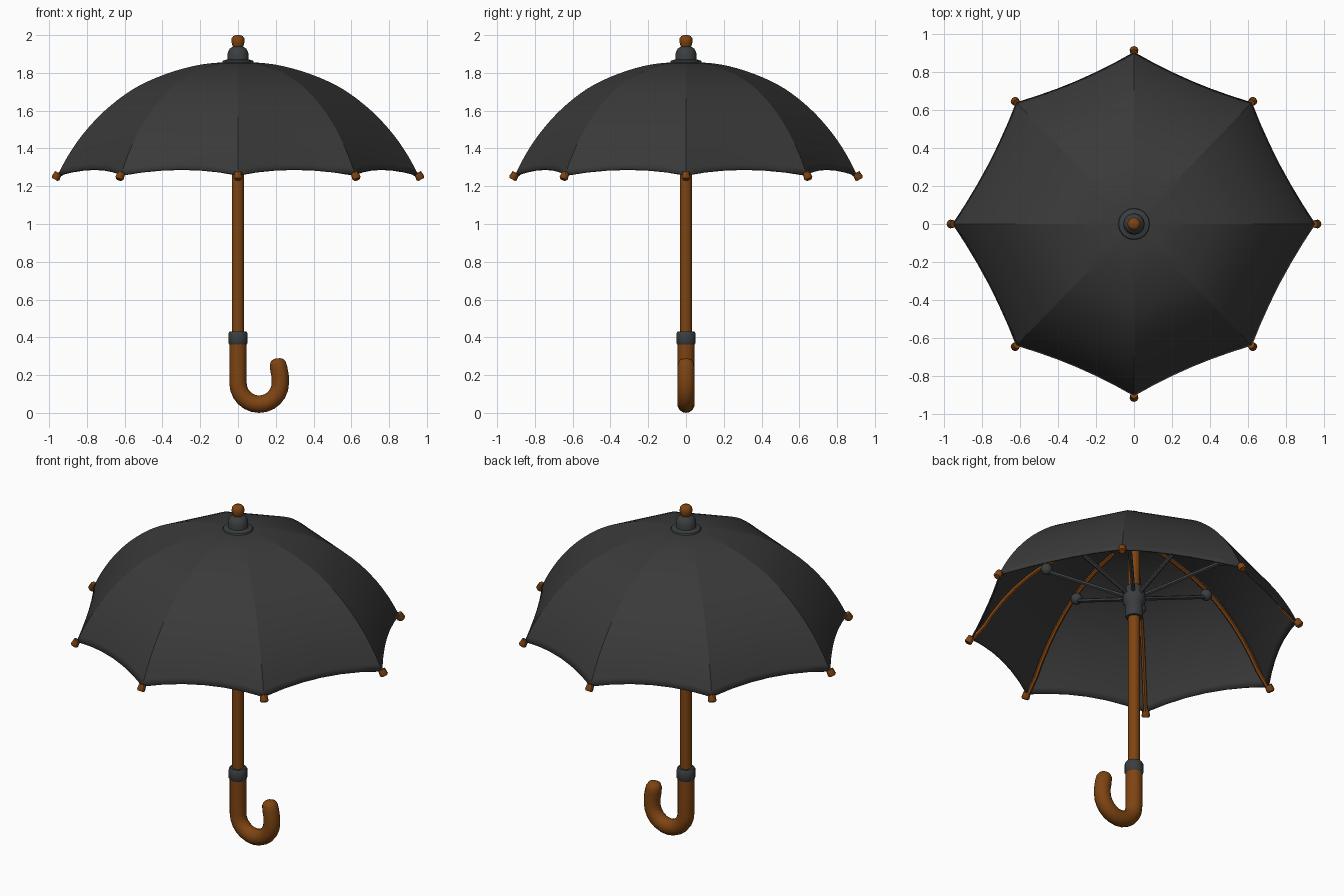
import bpy, bmesh, math
from mathutils import Vector

if "Cube" in bpy.data.objects:
    bpy.data.objects.remove(bpy.data.objects["Cube"])


def material(name, rgb):
    m = bpy.data.materials.new(name)
    m.diffuse_color = (*rgb, 1)
    m.use_nodes = True
    m.node_tree.nodes["Principled BSDF"].inputs["Base Color"].default_value = m.diffuse_color
    return m


FABRIC = material("black_fabric", (0.042, 0.042, 0.042))
WOOD = material("brown_wood", (0.21, 0.058, 0.006))
METAL = material("dark_metal", (0.044, 0.049, 0.052))


def finish(bm, name, mat, angle):
    bmesh.ops.recalc_face_normals(bm, faces=bm.faces)
    me = bpy.data.meshes.new(name)
    bm.to_mesh(me)
    bm.free()
    ob = bpy.data.objects.new(name, me)
    bpy.context.collection.objects.link(ob)
    me.materials.append(mat)
    bpy.ops.object.select_all(action='DESELECT')
    ob.select_set(True)
    bpy.context.view_layer.objects.active = ob
    bpy.ops.object.shade_smooth_by_angle(angle=math.radians(angle))
    return ob


def tube(name, pts, radii, mat, sides=12, ref=(0, 1, 0), angle=40):
    """Round sweep along a planar path; ref is perpendicular to its plane."""
    pts = [Vector(p) for p in pts]
    ref = Vector(ref)
    if not isinstance(radii, (list, tuple)):
        radii = [radii] * len(pts)
    bm = bmesh.new()
    rings = []
    for i, p in enumerate(pts):
        t = (pts[min(i + 1, len(pts) - 1)] - pts[max(i - 1, 0)]).normalized()
        n = t.cross(ref)
        rings.append([bm.verts.new(p + radii[i] * (n * math.cos(a) + ref * math.sin(a)))
                      for a in (2 * math.pi * k / sides for k in range(sides))])
    for r0, r1 in zip(rings, rings[1:]):
        for k in range(sides):
            j = (k + 1) % sides
            bm.faces.new((r0[k], r0[j], r1[j], r1[k]))
    bm.faces.new(rings[0])
    bm.faces.new(rings[-1])
    return finish(bm, name, mat, angle)


def lathe(name, profile, mat, sides=16):
    return tube(name, [(0, 0, z) for r, z in profile], [r for r, z in profile], mat, sides)


# Canopy profile: fraction of rib radius, height
PROFILE = [(0.03, 1.86), (0.2, 1.845), (0.35, 1.81), (0.5, 1.755), (0.62, 1.69),
           (0.75, 1.59), (0.86, 1.475), (0.94, 1.365), (1.0, 1.26)]
TIPS = [Vector(t) for t in ((0.955, 0, 0), (0.62, 0.64, 0), (0, 0.905, 0), (-0.62, 0.64, 0),
                            (-0.955, 0, 0), (-0.62, -0.64, 0), (0, -0.905, 0), (0.62, -0.64, 0))]


def smooth_profile(steps=3):
    p = [Vector(q) for q in PROFILE]
    p = [2 * p[0] - p[1]] + p + [2 * p[-1] - p[-2]]
    out = []
    for i in range(1, len(p) - 2):
        a, b, c, d = p[i - 1:i + 3]
        for s in range(steps):
            t = s / steps
            out.append(0.5 * (2 * b + (c - a) * t + (2 * a - 5 * b + 4 * c - d) * t * t
                              + (3 * b - a - 3 * c + d) * t ** 3))
    return out + [p[-2]]


# Canopy: eight panels stretched between ribs, with scalloped hem
CURVE = smooth_profile()
COLS = 6
bm = bmesh.new()
rows = []
for f, z in CURVE:
    row = []
    for k in range(8):
        for c in range(COLS):
            u = c / COLS
            sag = 4 * u * (1 - u)
            v = TIPS[k].lerp(TIPS[(k + 1) % 8], u) * f * (1 - 0.025 * sag * f ** 4)
            row.append(bm.verts.new((v.x, v.y, z + 0.03 * sag * f ** 6)))
    rows.append(row)
n = 8 * COLS
for r0, r1 in zip(rows, rows[1:]):
    for k in range(n):
        bm.faces.new((r0[k], r1[k], r1[(k + 1) % n], r0[(k + 1) % n]))
bm.faces.new(rows[0])
canopy = finish(bm, "canopy", FABRIC, 13)
solid = canopy.modifiers.new("thickness", 'SOLIDIFY')
solid.thickness = 0.01
solid.offset = -1 if canopy.data.polygons[0].normal.z > 0 else 1

# Ribs, end tips, joints and stretchers
for k, tip in enumerate(TIPS):
    side = Vector((-tip.y, tip.x, 0)).normalized()
    under = [tip * f * 0.975 + Vector((0, 0, z - 0.03)) for f, z in CURVE[3::2]]
    under[-1] = tip * 0.985 + Vector((0, 0, 1.262))
    tube(f"rib_{k}", under, 0.012, WOOD, 6, side)
    d = (tip.normalized() * 0.5 + Vector((0, 0, -0.87))).normalized()
    base = tip + Vector((0, 0, 1.262))
    tube(f"rib_tip_{k}", [base - d * 0.01, base + d * 0.022, base + d * 0.03],
         [0.02, 0.023, 0.017], WOOD, 8, side)
    joint = tip * 0.535 + Vector((0, 0, 1.66))
    tube(f"stretcher_{k}", [tip.normalized() * 0.03 + Vector((0, 0, 1.47)), joint],
         0.012, METAL, 6, side)
    bm = bmesh.new()
    bmesh.ops.create_uvsphere(bm, u_segments=10, v_segments=8, radius=0.033)
    bmesh.ops.translate(bm, verts=bm.verts, vec=joint + Vector((0, 0, 0.012)))
    finish(bm, f"joint_{k}", METAL, 60)

# Shaft, runner, collar, crown and finial
lathe("shaft", [(0.032, 0.34), (0.032, 1.9)], WOOD)
lathe("runner", [(0.045, 1.34), (0.05, 1.35), (0.05, 1.42), (0.062, 1.435),
                 (0.062, 1.50), (0.05, 1.515), (0.045, 1.53)], METAL)
lathe("collar", [(0.044, 0.36), (0.051, 0.37), (0.051, 0.42), (0.044, 0.432)], METAL)
lathe("crown", [(0.085, 1.85), (0.08, 1.864), (0.056, 1.872), (0.055, 1.905),
                (0.044, 1.928), (0.025, 1.94)], METAL)
lathe("finial", [(0.022, 1.93), (0.03, 1.945), (0.035, 1.965), (0.034, 1.983),
                 (0.024, 1.996), (0.01, 2.0)], WOOD)

# Hooked handle
cx, R = 0.112, 0.112
path = [(0, 0, 0.38), (0, 0, 0.27)]
path += [(cx - R * math.cos(a), 0, 0.158 - R * math.sin(a))
         for a in (math.pi * i / 12 for i in range(13))]
path += [(0.223, 0, 0.195), (0.216, 0, 0.235), (0.211, 0, 0.262), (0.208, 0, 0.28), (0.207, 0, 0.288)]
tube("handle", path, [0.046] * (len(path) - 3) + [0.043, 0.033, 0.016], WOOD, 14)
